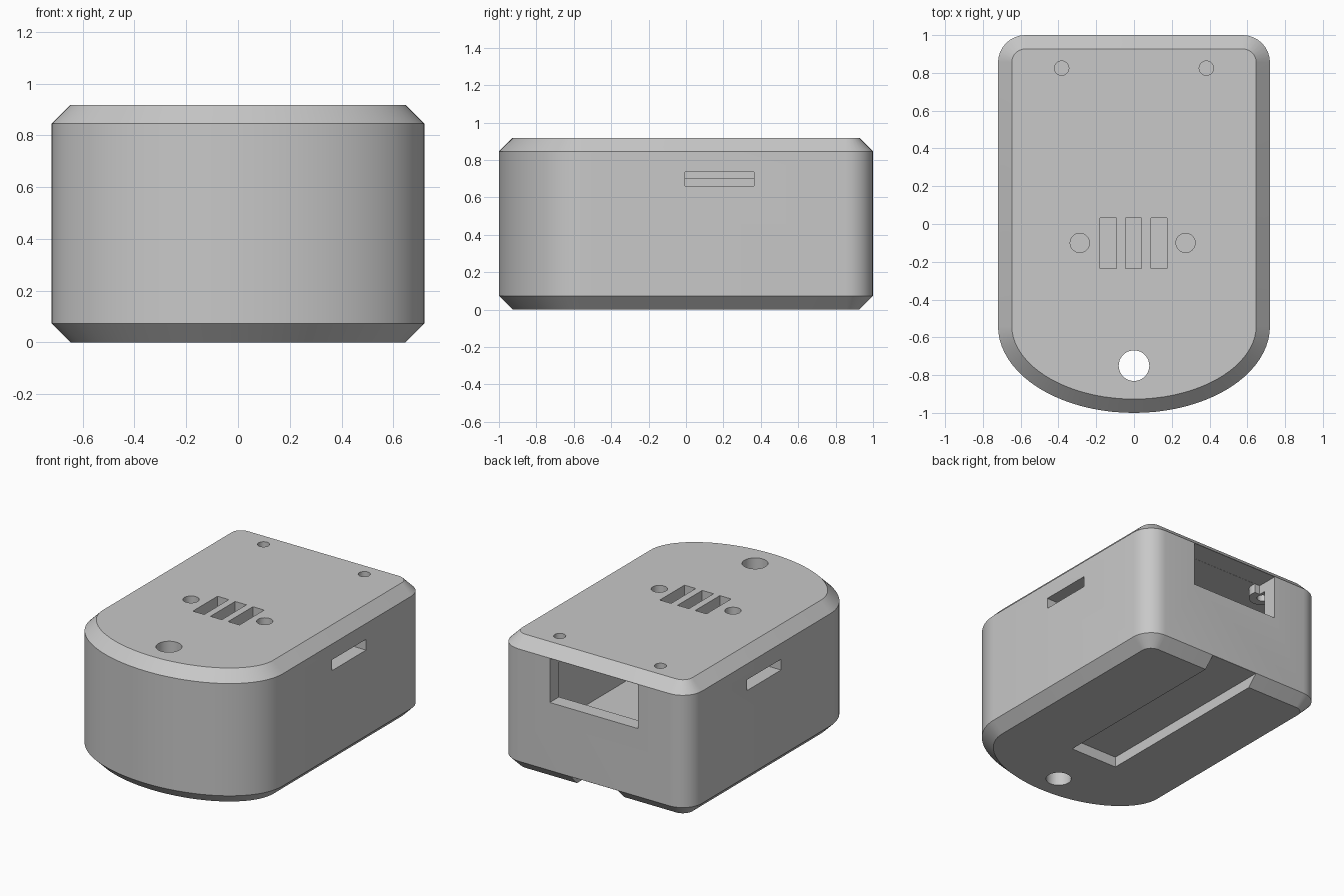
import bpy, bmesh, math

if "Cube" in bpy.data.objects:
    bpy.data.objects.remove(bpy.data.objects["Cube"])

grey = bpy.data.materials.new("plain grey")
grey.diffuse_color = (0.58, 0.58, 0.58, 1)
grey.use_nodes = True
grey.node_tree.nodes["Principled BSDF"].inputs["Base Color"].default_value = grey.diffuse_color

TOP, CH = 0.918, 0.073          # overall height, edge chamfer
HW, FRONT_Y = 0.72, -0.54       # half width, start of the rounded nose


def outline(d):
    """Case outline (rounded back corners, elliptical nose), inset by d."""
    pts = []
    r = 0.145
    for cx, start in ((HW - r, 0), (r - HW, 90)):
        for i in range(9):
            a = math.radians(start + 90 * i / 8)
            pts.append((cx + (r - d) * math.cos(a), 1 - r + (r - d) * math.sin(a)))
    b = 1 + FRONT_Y
    for i in range(41):
        a = math.pi + math.pi * i / 40
        nx, ny = math.cos(a) / HW, math.sin(a) / b
        n = math.hypot(nx, ny)
        pts.append((HW * math.cos(a) - d * nx / n,
                    FRONT_Y + b * math.sin(a) - d * ny / n))
    return pts


def make(name, bm):
    bmesh.ops.recalc_face_normals(bm, faces=bm.faces)
    me = bpy.data.meshes.new(name)
    bm.to_mesh(me)
    bm.free()
    me.materials.append(grey)
    ob = bpy.data.objects.new(name, me)
    bpy.context.collection.objects.link(ob)
    return ob


def loft(name, levels):
    """Solid through outlines given as (height, inset)."""
    bm = bmesh.new()
    rings = [[bm.verts.new((x, y, z)) for x, y in outline(d)] for z, d in levels]
    n = len(rings[0])
    for lo, hi in zip(rings, rings[1:]):
        for i in range(n):
            j = (i + 1) % n
            bm.faces.new((lo[i], lo[j], hi[j], hi[i]))
    bm.faces.new(rings[0][::-1])
    bm.faces.new(rings[-1])
    return make(name, bm)


def box(name, x0, x1, y0, y1, z0, z1):
    bm = bmesh.new()
    bmesh.ops.create_cube(bm, size=1)
    for v in bm.verts:
        v.co = ((x0 + x1) / 2 + v.co.x * (x1 - x0),
                (y0 + y1) / 2 + v.co.y * (y1 - y0),
                (z0 + z1) / 2 + v.co.z * (z1 - z0))
    return make(name, bm)


def rod(name, x, y, r, z0, z1, sides=32):
    bm = bmesh.new()
    bmesh.ops.create_cone(bm, cap_ends=True, segments=sides, radius1=r, radius2=r, depth=z1 - z0)
    bmesh.ops.translate(bm, verts=bm.verts, vec=(x, y, (z0 + z1) / 2))
    return make(name, bm)


def combine(body, tool, operation):
    tool.hide_render = True
    mod = body.modifiers.new(tool.name, 'BOOLEAN')
    mod.object, mod.operation, mod.solver = tool, operation, 'EXACT'
    bpy.context.view_layer.objects.active = body
    bpy.ops.object.modifier_apply(modifier=mod.name)
    bpy.data.objects.remove(tool, do_unlink=True)


# Chamfered outer shell, hollowed out
case = loft("case", [(0, CH), (CH, 0), (TOP - CH, 0), (TOP, CH)])
combine(case, loft("cavity", [(0.14, 0.1), (0.842, 0.1)]), 'DIFFERENCE')

# Inner parts: strap tube, screw bosses, backing behind the side slots
combine(case, rod("strap_tube", 0, -0.75, 0.12, 0.1, 0.88), 'UNION')
for s in (-1, 1):
    combine(case, rod("screw_boss", s * 0.383, 0.825, 0.09, 0.78, 0.88), 'UNION')
    lo, hi = sorted((s * 0.56, s * 0.66))
    combine(case, box("slot_backing", lo, hi, -0.06, 0.42, 0.6, 0.88), 'UNION')

# Openings through the lid
combine(case, rod("strap_hole", 0, -0.75, 0.081, -0.1, 1.1, 40), 'DIFFERENCE')
for s in (-1, 1):
    combine(case, rod("screw_hole", s * 0.383, 0.825, 0.038, 0.7, 1.1), 'DIFFERENCE')
for x in (-0.287, 0.273):
    combine(case, rod("button_hole", x, -0.1, 0.051, 0.7, 1.1), 'DIFFERENCE')
for x in (-0.136, -0.002, 0.133):
    combine(case, box("button_slot", x - 0.043, x + 0.043, -0.235, 0.033, 0.7, 1.1), 'DIFFERENCE')

# Blind latch slots on both sides, stepped at mid height
for s in (-1, 1):
    for depth, z0, z1 in ((0.63, 0.662, 0.736), (0.62, 0.662, 0.697)):
        lo, hi = sorted((s * depth, s * 0.8))
        combine(case, box("side_slot", lo, hi, -0.005, 0.363, z0, z1), 'DIFFERENCE')

# Back window and the shallow channel underneath
combine(case, box("back_window", -0.336, 0.336, 0.85, 1.2, 0.54, 0.843), 'DIFFERENCE')
combine(case, box("bottom_channel", -0.18, 0.18, -0.4, 1.2, -0.1, 0.072), 'DIFFERENCE')

# Smooth rounded walls, sharp chamfers
bpy.ops.object.select_all(action='DESELECT')
case.select_set(True)
bpy.context.view_layer.objects.active = case
bpy.ops.object.shade_smooth_by_angle(angle=math.radians(25))
